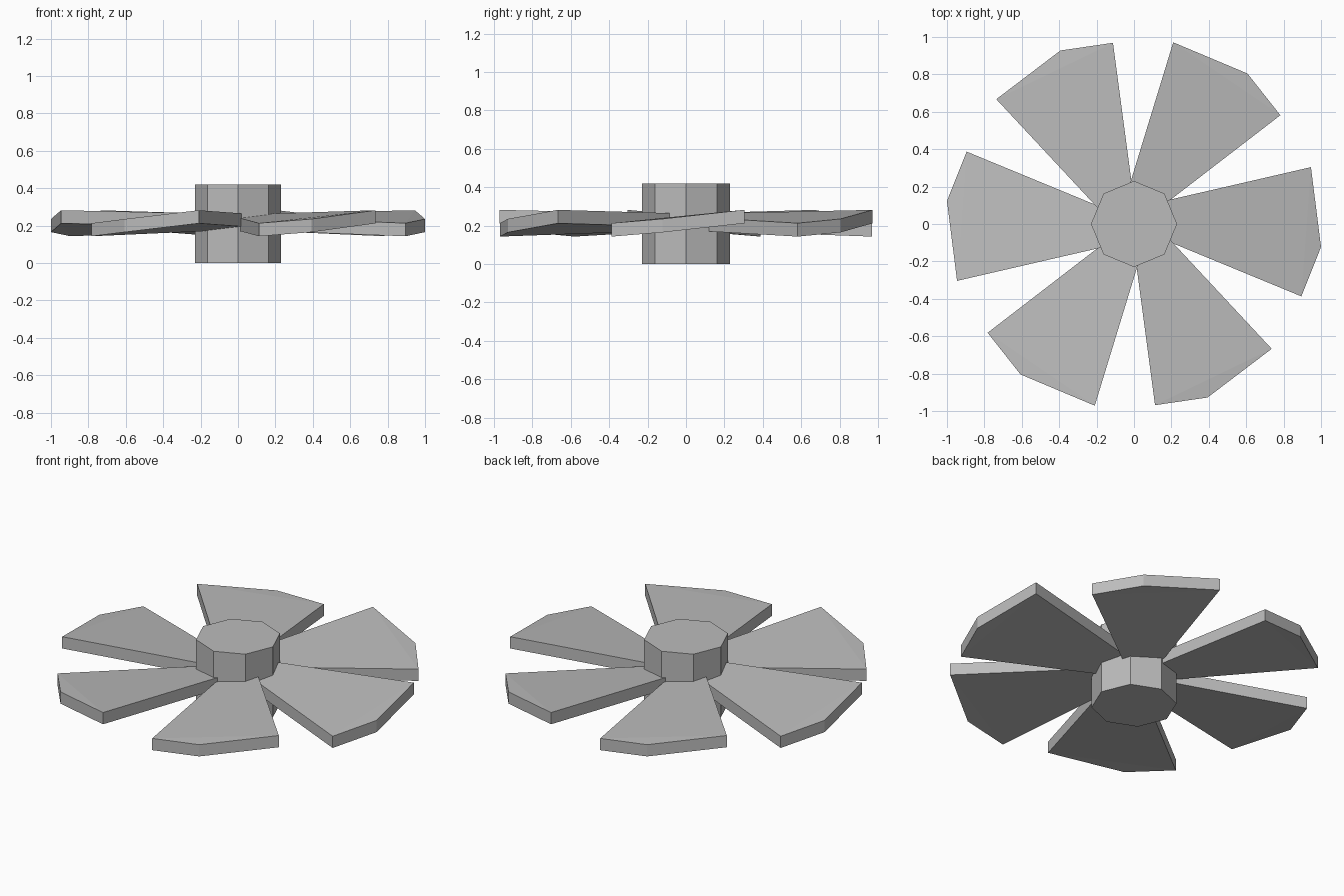
import bpy, bmesh, math
from mathutils import Matrix

if "Cube" in bpy.data.objects:
    bpy.data.objects.remove(bpy.data.objects["Cube"])

grey = bpy.data.materials.new("light_grey")
grey.diffuse_color = (0.5, 0.5, 0.5, 1)
grey.use_nodes = True
grey.node_tree.nodes["Principled BSDF"].inputs["Base Color"].default_value = grey.diffuse_color


def add_object(name, bm):
    bmesh.ops.recalc_face_normals(bm, faces=bm.faces[:])
    mesh = bpy.data.meshes.new(name)
    bm.to_mesh(mesh)
    bm.free()
    mesh.materials.append(grey)
    obj = bpy.data.objects.new(name, mesh)
    bpy.context.collection.objects.link(obj)
    return obj


# Octagonal hub with corners on the axes
R, H = 0.23, 0.42
bm = bmesh.new()
bmesh.ops.create_cone(bm, cap_ends=True, segments=8, radius1=R, radius2=R,
                      depth=H, matrix=Matrix.Translation((0, 0, H / 2)))
add_object("hub", bm)

# Pitched blade outline (underside); the root is buried in the hub
THICK = 0.07
outline = [(0.17, 0.125, 0.195), (0.17, -0.088, 0.171),
           (0.895, -0.387, 0.143), (1.0, -0.123, 0.165), (0.946, 0.304, 0.212)]


def blade(name, angle):
    bm = bmesh.new()
    low = [bm.verts.new(p) for p in outline]
    high = [bm.verts.new((x, y, z + THICK)) for x, y, z in outline]
    n = len(outline)
    for i in range(n):
        j = (i + 1) % n
        bm.faces.new((low[i], low[j], high[j], high[i]))
    # top and bottom: flat main panel plus a slightly bent tip
    for ring in (low, high):
        bm.faces.new((ring[0], ring[1], ring[2], ring[4]))
        bm.faces.new((ring[2], ring[3], ring[4]))
    bmesh.ops.rotate(bm, verts=bm.verts[:], cent=(0, 0, 0),
                     matrix=Matrix.Rotation(angle, 3, 'Z'))
    add_object(name, bm)


# Six blades around the hub
for k in range(6):
    blade(f"blade_{k + 1}", math.radians(60 * k))
